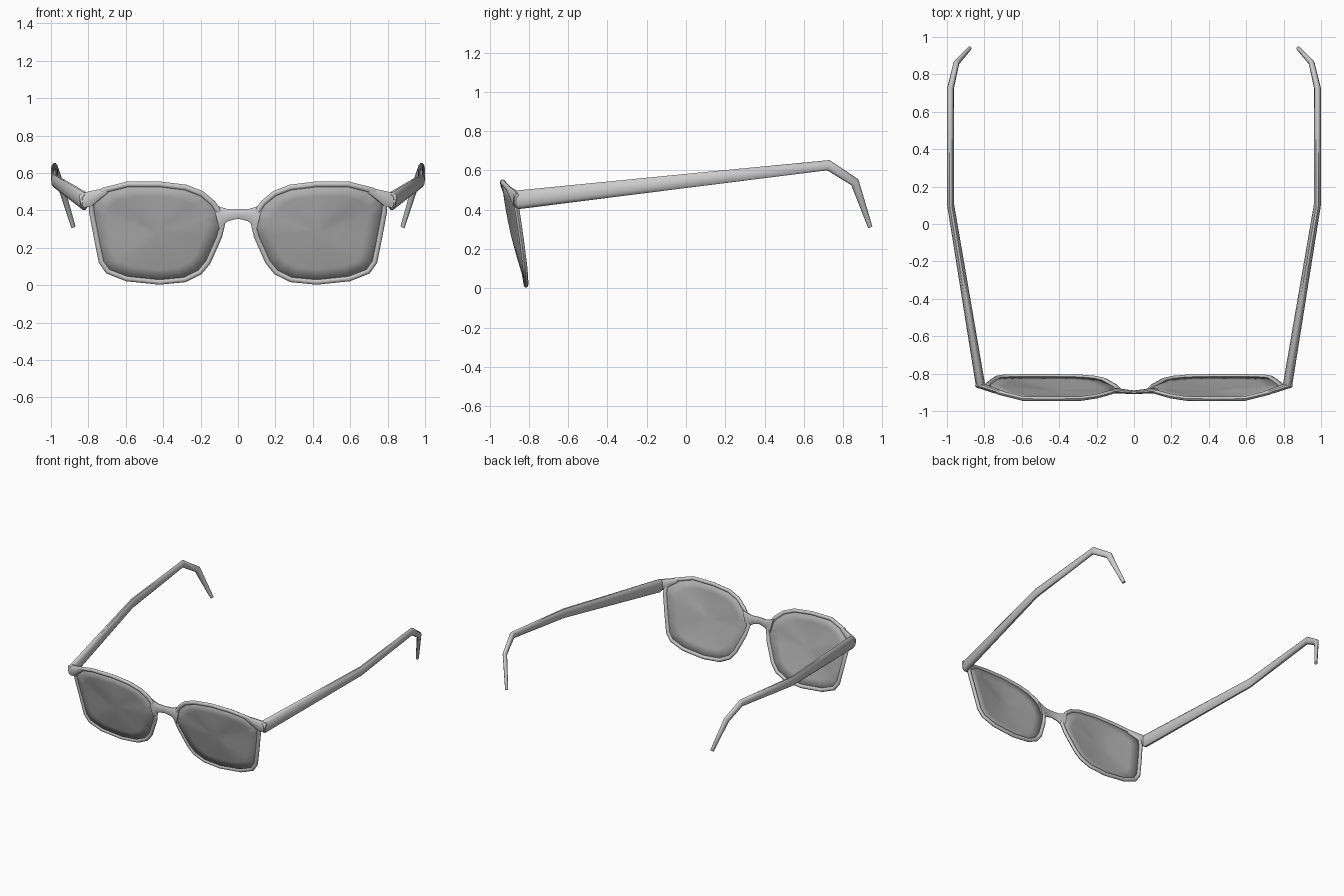
import bpy, bmesh, math
from mathutils import Vector

cube = bpy.data.objects.get("Cube")
if cube:
    bpy.data.objects.remove(cube, do_unlink=True)


def material(name, value):
    m = bpy.data.materials.new(name)
    m.use_nodes = True
    colour = (value, value, value, 1)
    m.diffuse_color = colour
    m.node_tree.nodes["Principled BSDF"].inputs["Base Color"].default_value = colour
    return m


frame_grey = material("frame grey", 0.6)
lens_grey = material("lens grey", 0.43)


def finish(bm, name, mat, mirror=True):
    bmesh.ops.recalc_face_normals(bm, faces=bm.faces)
    mesh = bpy.data.meshes.new(name)
    bm.to_mesh(mesh)
    bm.free()
    mesh.materials.append(mat)
    obj = bpy.data.objects.new(name, mesh)
    bpy.context.collection.objects.link(obj)
    bpy.ops.object.select_all(action='DESELECT')
    obj.select_set(True)
    bpy.context.view_layer.objects.active = obj
    bpy.ops.object.shade_smooth_by_angle(angle=math.radians(50))
    if mirror:
        obj.modifiers.new("Mirror", 'MIRROR').use_mirror_merge = False
    return obj


def loft(name, stations, up, closed=False, sides=10, mirror=True):
    """Sweep an ellipse along stations of (x, y, z, half width, half height)."""
    bm = bmesh.new()
    pts = [Vector(s[:3]) for s in stations]
    n = len(pts)
    rings = []
    for i, (p, s) in enumerate(zip(pts, stations)):
        before = pts[i - 1] if closed or i else p
        after = pts[(i + 1) % n] if closed or i < n - 1 else p
        t = (after - p).normalized() + (p - before).normalized()
        u = t.cross(Vector(up)).normalized()
        v = u.cross(t).normalized()
        rings.append([bm.verts.new(p + u * s[3] * math.cos(a) + v * s[4] * math.sin(a))
                      for a in (math.tau * k / sides for k in range(sides))])
    for i in range(n if closed else n - 1):
        a, b = rings[i], rings[(i + 1) % n]
        for k in range(sides):
            j = (k + 1) % sides
            bm.faces.new((a[k], a[j], b[j], b[k]))
    if not closed:
        bm.faces.new(rings[0])
        bm.faces.new(rings[-1])
    return finish(bm, name, frame_grey, mirror)


# Centre line of one lens opening, from the nose over the brow and back
outline = [
    (.10, -.893, .39), (.135, -.903, .44), (.195, -.92, .49), (.28, -.933, .523),
    (.42, -.935, .54), (.59, -.934, .54), (.72, -.902, .507), (.782, -.873, .455),
    (.783, -.86, .40), (.755, -.838, .25), (.73, -.822, .125), (.695, -.817, .075),
    (.595, -.815, .036), (.42, -.815, .018), (.285, -.817, .031), (.205, -.824, .07),
    (.16, -.834, .125), (.10, -.868, .26), (.083, -.885, .33)]
loft("rims", [p + (.015, .012) for p in outline], (0, 1, 0), closed=True, sides=8)

# Lenses: rings shrinking to a slightly bulging centre
bm = bmesh.new()
centre = Vector((.43, -.892, .285))
rings = []
for f in (1, .75, .5, .25):
    rings.append([bm.verts.new(centre.lerp(Vector(p), f) - Vector((0, .012 * f * (1 - f), 0)))
                  for p in outline])
hub = bm.verts.new(centre)
count = len(outline)
for i in range(count):
    j = (i + 1) % count
    for a, b in zip(rings, rings[1:]):
        bm.faces.new((a[i], a[j], b[j], b[i]))
    bm.faces.new((rings[-1][i], rings[-1][j], hub))
lens = finish(bm, "lenses", lens_grey)
thick = lens.modifiers.new("Thickness", 'SOLIDIFY')
thick.thickness = .006
thick.offset = 0

# Bridge, flaring where it meets each rim
half = [(.115, -.89, .365, .014, .075), (.085, -.892, .372, .014, .05),
        (.055, -.895, .376, .012, .034)]
bridge = [(-x, *rest) for x, *rest in half] + [(0, -.90, .382, .01, .028)] + half[::-1]
loft("bridge", bridge, (0, 0, 1), mirror=False)

# Hinge lugs wrapping from the brow corner to the arm
loft("hinge_lugs", [(.70, -.905, .508, .012, .016), (.755, -.887, .482, .015, .03),
                    (.80, -.871, .458, .016, .044), (.842, -.862, .45, .012, .036)],
     (0, 0, 1))

# Arms with the drooping ear hooks
loft("arms", [(.818, -.876, .45, .016, .036), (.822, -.855, .451, .025, .05),
              (.98, .10, .558, .019, .036), (.981, .725, .627, .018, .028),
              (.95, .86, .54, .016, .024), (.88, .938, .312, .011, .013)],
     (0, 0, 1))
